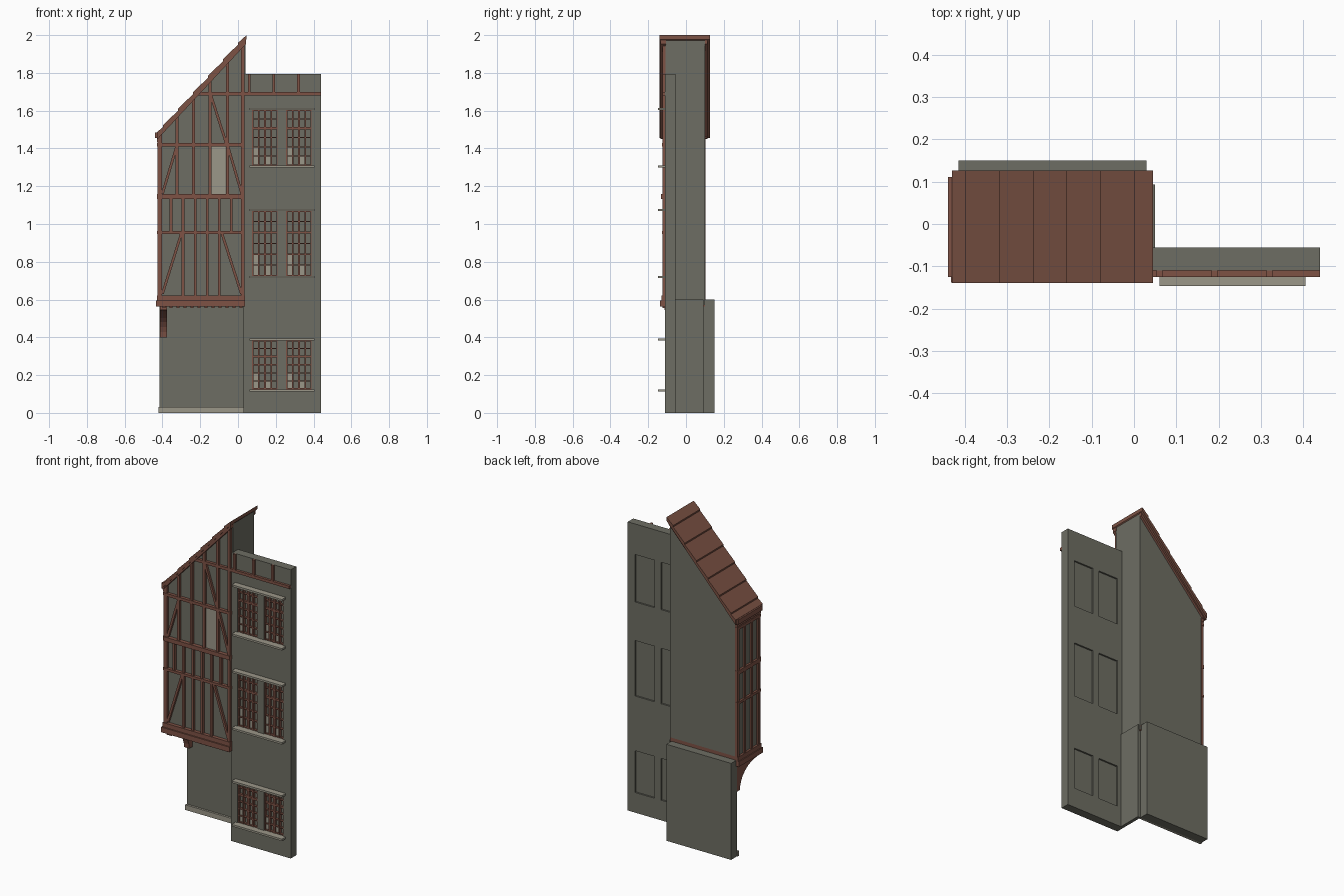
import bpy, bmesh, math
from mathutils import Vector

if "Cube" in bpy.data.objects:
    bpy.data.objects.remove(bpy.data.objects["Cube"], do_unlink=True)


def material(name, r, g, b):
    m = bpy.data.materials.new(name)
    m.use_nodes = True
    m.diffuse_color = (r, g, b, 1)
    m.node_tree.nodes["Principled BSDF"].inputs["Base Color"].default_value = (r, g, b, 1)
    return m


PLASTER = material("grey plaster", 0.155, 0.155, 0.125)
TIMBER = material("red brown timber", 0.21, 0.085, 0.06)
ROOF = material("roof boards brown", 0.2, 0.085, 0.058)
STONE = material("pale stone", 0.33, 0.31, 0.25)


def finish(bm, name, mat):
    bmesh.ops.recalc_face_normals(bm, faces=bm.faces)
    mesh = bpy.data.meshes.new(name)
    bm.to_mesh(mesh)
    bm.free()
    mesh.materials.append(mat)
    ob = bpy.data.objects.new(name, mesh)
    bpy.context.collection.objects.link(ob)
    return ob


def prism(bm, pts, direction):
    """Extrude a closed outline of 3D points along a vector."""
    d = Vector(direction)
    a = [bm.verts.new(p) for p in pts]
    b = [bm.verts.new(Vector(p) + d) for p in pts]
    bm.faces.new(a)
    bm.faces.new(b[::-1])
    n = len(a)
    for i in range(n):
        bm.faces.new((a[i], b[i], b[(i + 1) % n], a[(i + 1) % n]))


def box(bm, x0, x1, y0, y1, z0, z1):
    prism(bm, [(x0, y0, z0), (x1, y0, z0), (x1, y0, z1), (x0, y0, z1)], (0, y1 - y0, 0))


def beam(bm, x0, z0, x1, z1, w=0.016, out=-0.125):
    """Straight or leaning timber on the front wall."""
    d = Vector((x1 - x0, z1 - z0)).normalized() * w / 2
    pts = [(x0 + d.y, z0 - d.x), (x1 + d.y, z1 - d.x), (x1 - d.y, z1 + d.x), (x0 - d.y, z0 + d.x)]
    prism(bm, [(x, out, z) for x, z in pts], (0, -0.1 - out, 0))


def single_box(name, mat, *size):
    bm = bmesh.new()
    box(bm, *size)
    return finish(bm, name, mat)


def roof_z(x):
    return 1.455 + (x + 0.43) * 1.1


# Right wing wall with window openings
WINDOWS_X = [(0.075, 0.21), (0.255, 0.39)]
WINDOWS_Z = [(0.125, 0.385), (0.725, 1.07), (1.31, 1.605)]
xs = [0.03] + [v for w in WINDOWS_X for v in w] + [0.44]
zs = [0] + [v for w in WINDOWS_Z for v in w] + [1.795]
bm = bmesh.new()
grid = [[bm.verts.new((x, -0.11, z)) for z in zs] for x in xs]
for i in range(len(xs) - 1):
    for j in range(len(zs) - 1):
        if not (i % 2 and j % 2):
            bm.faces.new((grid[i][j], grid[i + 1][j], grid[i + 1][j + 1], grid[i][j + 1]))
wall = finish(bm, "wing_wall", PLASTER)
# Normals face the front or back, so push the shell toward the back explicitly
solid = wall.modifiers.new("thickness", "SOLIDIFY")
solid.thickness = 0.054
solid.offset = -1 if wall.data.polygons[0].normal.y < 0 else 1

# Window backing, lattice, pale panes and sills
panels, lattice, panes, sills = (bmesh.new() for _ in range(4))
for z0, z1 in WINDOWS_Z:
    for x0, x1 in WINDOWS_X:
        box(panels, x0, x1, -0.088, -0.066, z0, z1)
        cw, rh = (x1 - x0) / 4, (z1 - z0) / 6
        for c in range(5):
            w = 0.006 if c in (0, 2, 4) else 0.004
            x = x0 + c * cw
            box(lattice, max(x0, x - w), min(x1, x + w), -0.106, -0.089, z0, z1)
        for r in range(7):
            w = 0.006 if r in (0, 4, 6) else 0.003
            z = z0 + r * rh
            box(lattice, x0, x1, -0.104, -0.089, max(z0, z - w), min(z1, z + w))
        for c, r in ((0, 0), (0, 1), (2, 0)):
            box(panes, x0 + c * cw, x0 + (c + 1) * cw, -0.096, -0.09, z0 + r * rh, z0 + (r + 1) * rh)
    for z in (z0 - 0.006, z1 + 0.004):
        box(sills, 0.06, 0.405, -0.147, -0.1, z - 0.006, z + 0.006)
finish(panels, "window_backing", PLASTER)
finish(lattice, "window_lattice", TIMBER)
finish(panes, "pale_window_panes", STONE)
finish(sills, "window_sills", STONE)

# Wing parapet timbers
bm = bmesh.new()
beam(bm, 0.03, 1.69, 0.44, 1.69, 0.018)
for x in (0.06, 0.19, 0.32):
    beam(bm, x, 1.69, x, 1.795, 0.014)
finish(bm, "parapet_timbers", TIMBER)

# Recessed ground storey
single_box("ground_wall", PLASTER, -0.415, 0.03, 0.093, 0.15, 0, 0.6)
single_box("ground_side_wall", PLASTER, 0.03, 0.05, -0.08, 0.093, 0, 0.6)
single_box("plinth", STONE, -0.42, 0.03, 0.08, 0.095, 0, 0.032)

# Jettied upper storeys under the sloping roof
bm = bmesh.new()
outline = [(-0.415, 0.57), (0.04, 0.57), (0.04, roof_z(0.04)), (-0.415, roof_z(-0.415))]
prism(bm, [(x, -0.108, z) for x, z in outline], (0, 0.208, 0))
finish(bm, "upper_storeys", PLASTER)

# Front timber frame
RAILS = [(0.955, 0.016, -0.128), (1.145, 0.026, -0.132), (1.42, 0.018, -0.127)]
bm = bmesh.new()
for z, w, out in RAILS:
    beam(bm, -0.425, z, 0.035, z, w, out)
beam(bm, -0.21, 1.69, 0.03, 1.69, 0.018)
for x, w in ((-0.413, 0.022), (0.025, 0.018)):
    beam(bm, x, 0.6, x, roof_z(x), w)
for i in range(6):
    x = -0.355 + i * 0.064
    beam(bm, x, 0.955, x, 1.145, 0.014)
    if 0 < i < 5:
        beam(bm, x, 0.6, x, 0.955, 0.014)
for x in (-0.323, -0.235, -0.148, -0.055):
    beam(bm, x, 1.145, x, roof_z(x), 0.015)
for a in ((-0.4, 0.63, -0.3, 0.95), (0.018, 0.63, -0.085, 0.95), (-0.4, 1.16, -0.325, 1.41),
          (0.02, 1.16, -0.053, 1.41), (-0.143, 1.68, -0.063, 1.43)):
    beam(bm, *a, 0.014, -0.122)
finish(bm, "front_timbers", TIMBER)

# Side timber frame
bm = bmesh.new()
for y in (-0.118, -0.045, 0.025, 0.092):
    box(bm, -0.426, -0.41, y - 0.007, y + 0.01, 0.6, roof_z(-0.425))
for z, w, out in RAILS + [(1.445, 0.02, 0)]:
    box(bm, -0.428, -0.41, -0.125, 0.104, z - w / 2, z + w / 2)
finish(bm, "side_timbers", TIMBER)

# Stepped sill beam and joist ends at the overhang
bm = bmesh.new()
box(bm, -0.428, 0.037, -0.13, 0.1, 0.585, 0.622)
box(bm, -0.433, 0.037, -0.138, 0.1, 0.563, 0.595)
for i in range(12):
    x = -0.4 + i * 0.037
    box(bm, x, x + 0.016, -0.125, 0.09, 0.555, 0.565)
finish(bm, "jetty_beam", TIMBER)

# Curved bracket under the overhang
bm = bmesh.new()
arc = [(-0.115 + 0.175 * math.cos(t), 0.4 + 0.145 * math.sin(t))
       for t in (math.pi / 2 * i / 8 for i in range(9))]
prism(bm, [(-0.413, y, z) for y, z in arc + [(-0.115, 0.565), (0.094, 0.565), (0.094, 0.4)]], (0.036, 0, 0))
finish(bm, "jetty_bracket", TIMBER)

# Pale panel between the studs
single_box("pale_panel", STONE, -0.142, -0.066, -0.115, -0.107, 1.156, 1.412)

# Lapped roof boards, eave board and barge boards
bm = bmesh.new()
steps = [-0.43, -0.398, -0.318, -0.239, -0.16, -0.08, 0.0, 0.045]
for a, b in zip(steps, steps[1:]):
    pts = [(a, roof_z(a)), (b, roof_z(b)), (b, roof_z(b) + 0.022), (a, roof_z(a) + 0.031)]
    prism(bm, [(x, -0.14, z) for x, z in pts], (0, 0.267, 0))
finish(bm, "roof_boards", ROOF)

bm = bmesh.new()
box(bm, -0.44, -0.415, -0.125, 0.111, 1.455, 1.485)
for y in (-0.136, 0.1):
    pts = [(-0.425, roof_z(-0.425)), (0.042, roof_z(0.042)),
           (0.042, roof_z(0.042) - 0.022), (-0.425, roof_z(-0.425) - 0.01)]
    prism(bm, [(x, y, z) for x, z in pts], (0, 0.03 if y < 0 else 0.014, 0))
finish(bm, "eave_and_barge_boards", TIMBER)
